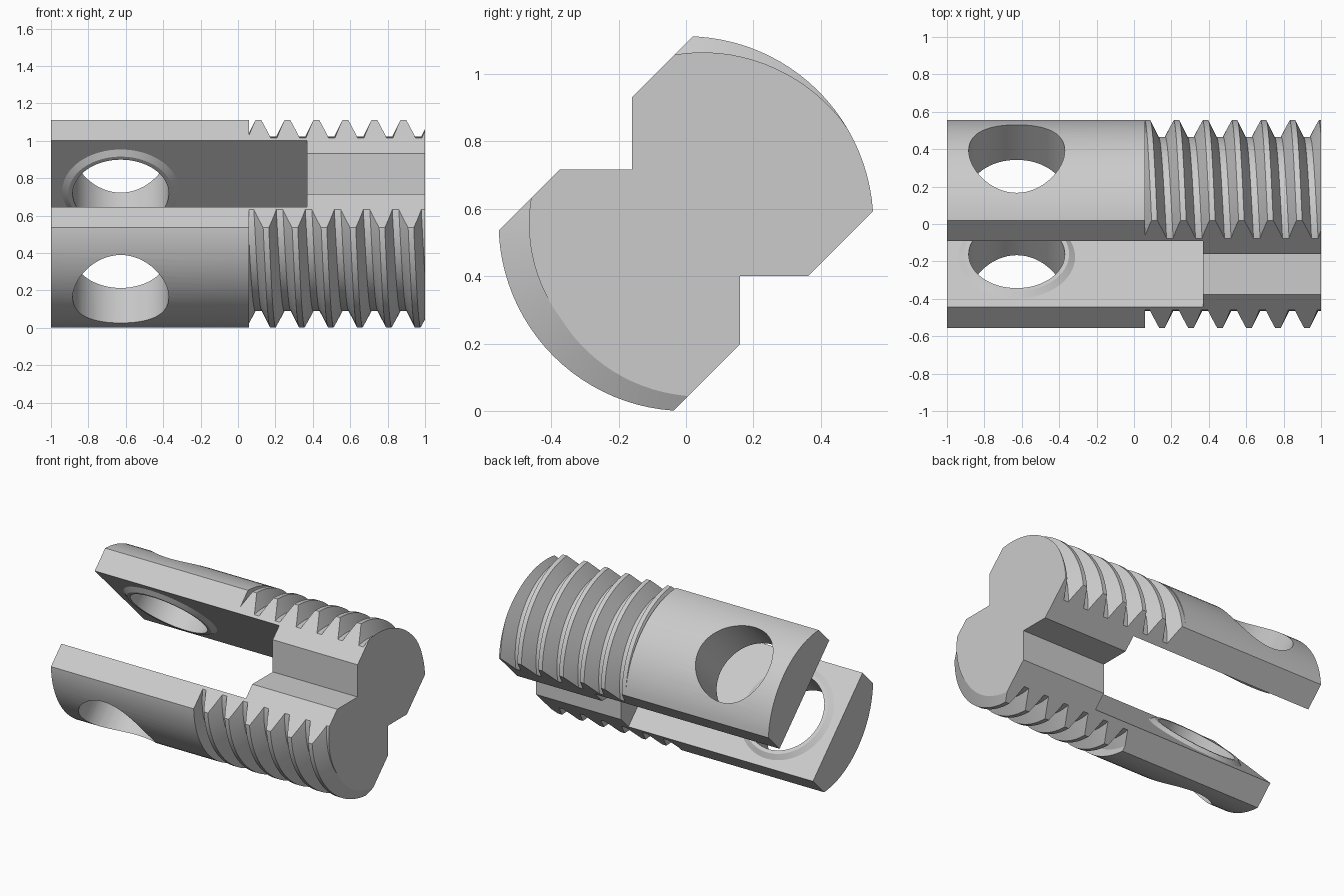
import bpy, bmesh, math
from mathutils import Matrix, Vector

if "Cube" in bpy.data.objects:
    bpy.data.objects.remove(bpy.data.objects["Cube"])

R, ROOT, PITCH = 0.556, 0.466, 0.155     # outer radius, thread root radius, thread pitch
X0, X1, THREAD = -1.0, 1.0, 0.06         # rod ends and start of the thread
HOLE_X, HOLE_R, SLOT = -0.627, 0.257, 0.25
AXIS = Vector((0, 0, R))
SEGS = 96

grey = bpy.data.materials.new("steel grey")
grey.use_nodes = True
COLOR = (0.6, 0.6, 0.6, 1)
grey.diffuse_color = COLOR
grey.node_tree.nodes["Principled BSDF"].inputs["Base Color"].default_value = COLOR


def finish(name, bm):
    bmesh.ops.recalc_face_normals(bm, faces=bm.faces)
    mesh = bpy.data.meshes.new(name)
    bm.to_mesh(mesh)
    bm.free()
    mesh.materials.append(grey)
    obj = bpy.data.objects.new(name, mesh)
    bpy.context.collection.objects.link(obj)
    return obj


def select(obj):
    bpy.ops.object.select_all(action='DESELECT')
    obj.select_set(True)
    bpy.context.view_layer.objects.active = obj


def boolean(obj, cutter, operation):
    cutter.hide_render = True
    mod = obj.modifiers.new("cut", 'BOOLEAN')
    mod.operation, mod.object, mod.solver = operation, cutter, 'EXACT'
    select(obj)
    bpy.ops.object.modifier_apply(modifier=mod.name)
    bpy.data.objects.remove(cutter)


def thread_line(turn):
    """Rod outline (x, radius) at a given turn of the helix."""
    crest = 0.11 + (turn - 0.25) * PITCH
    raw = []
    for k in range(-3, 10):
        c = crest + k * PITCH
        raw += [(c - 0.06, ROOT), (c - 0.015, R), (c + 0.015, R), (c + 0.06, ROOT)]

    def radius_at(x):
        for (xa, ra), (xb, rb) in zip(raw, raw[1:]):
            if xa <= x <= xb:
                return ra + (rb - ra) * (x - xa) / (xb - xa)

    line = [(X0, R), (THREAD, R)]
    for x, r in raw:
        cx = min(max(x, THREAD), X1)
        line.append((cx, r if cx == x else radius_at(cx)))
    return line


# Threaded rod: outlines swept round the axis, then welded
bm = bmesh.new()
columns = []
for i in range(SEGS + 1):
    turn = i / SEGS - 0.125
    a = turn * math.tau
    columns.append([bm.verts.new((x, r * math.cos(a), R + r * math.sin(a)))
                    for x, r in thread_line(turn)])
ends = [bm.verts.new((x, 0, R)) for x in (X0, X1)]
for a, b in zip(columns, columns[1:]):
    for j in range(len(a) - 1):
        bm.faces.new((a[j], a[j + 1], b[j + 1], b[j]))
    bm.faces.new((ends[0], a[0], b[0]))
    bm.faces.new((ends[1], a[-1], b[-1]))
bmesh.ops.remove_doubles(bm, verts=bm.verts, dist=0.0002)
body = finish("threaded_body", bm)

# Waisted cross-section: flat sides with a square notch in each
section = [(0.4, 1.49), (-0.16, 0.932), (-0.16, 0.716), (-0.376, 0.716), (-1.0, 0.09),
           (-0.6, -0.562), (0.16, 0.198), (0.16, 0.4), (0.362, 0.4), (1.0, 1.038)]
bm = bmesh.new()
face = bm.faces.new([bm.verts.new((-1.2, y, z)) for y, z in section])
ext = bmesh.ops.extrude_face_region(bm, geom=[face])
bmesh.ops.translate(bm, vec=(2.4, 0, 0),
                    verts=[v for v in ext["geom"] if isinstance(v, bmesh.types.BMVert)])
boolean(body, finish("section_cutter", bm), 'INTERSECT')

# Slot between the two prongs; local z runs from prong to prong
tilt = Matrix.Translation(AXIS) @ Matrix.Rotation(-math.pi / 4, 4, 'X')
bm = bmesh.new()
bmesh.ops.create_cube(bm, size=1, matrix=tilt @ Matrix.Translation((-0.415, 0, 0))
                      @ Matrix.Diagonal((1.57, 3, 2 * SLOT, 1)))
boolean(body, finish("slot_cutter", bm), 'DIFFERENCE')

# Cross hole through both prongs
bm = bmesh.new()
bmesh.ops.create_cone(bm, cap_ends=True, segments=64, radius1=HOLE_R, radius2=HOLE_R, depth=2,
                      matrix=tilt @ Matrix.Translation((HOLE_X, 0, 0)))
boolean(body, finish("hole_cutter", bm), 'DIFFERENCE')
select(body)
bpy.ops.object.shade_smooth_by_angle(angle=math.radians(20))

# Raised bevelled collar round the hole on each inner face
collar = [(0.312, 0), (0.28, 0.022), (HOLE_R, 0.022), (HOLE_R, 0)]
for name, side in (("upper_collar", 1), ("lower_collar", -1)):
    bm = bmesh.new()
    rings = []
    for i in range(64):
        a = i / 64 * math.tau
        rings.append([bm.verts.new(tilt @ Vector((HOLE_X + r * math.cos(a), r * math.sin(a),
                                                  side * (SLOT - h)))) for r, h in collar])
    for i in range(64):
        a, b = rings[i - 1], rings[i]
        for j in range(4):
            k = (j + 1) % 4
            bm.faces.new((a[j], a[k], b[k], b[j]))
    select(finish(name, bm))
    bpy.ops.object.shade_smooth_by_angle(angle=math.radians(20))
